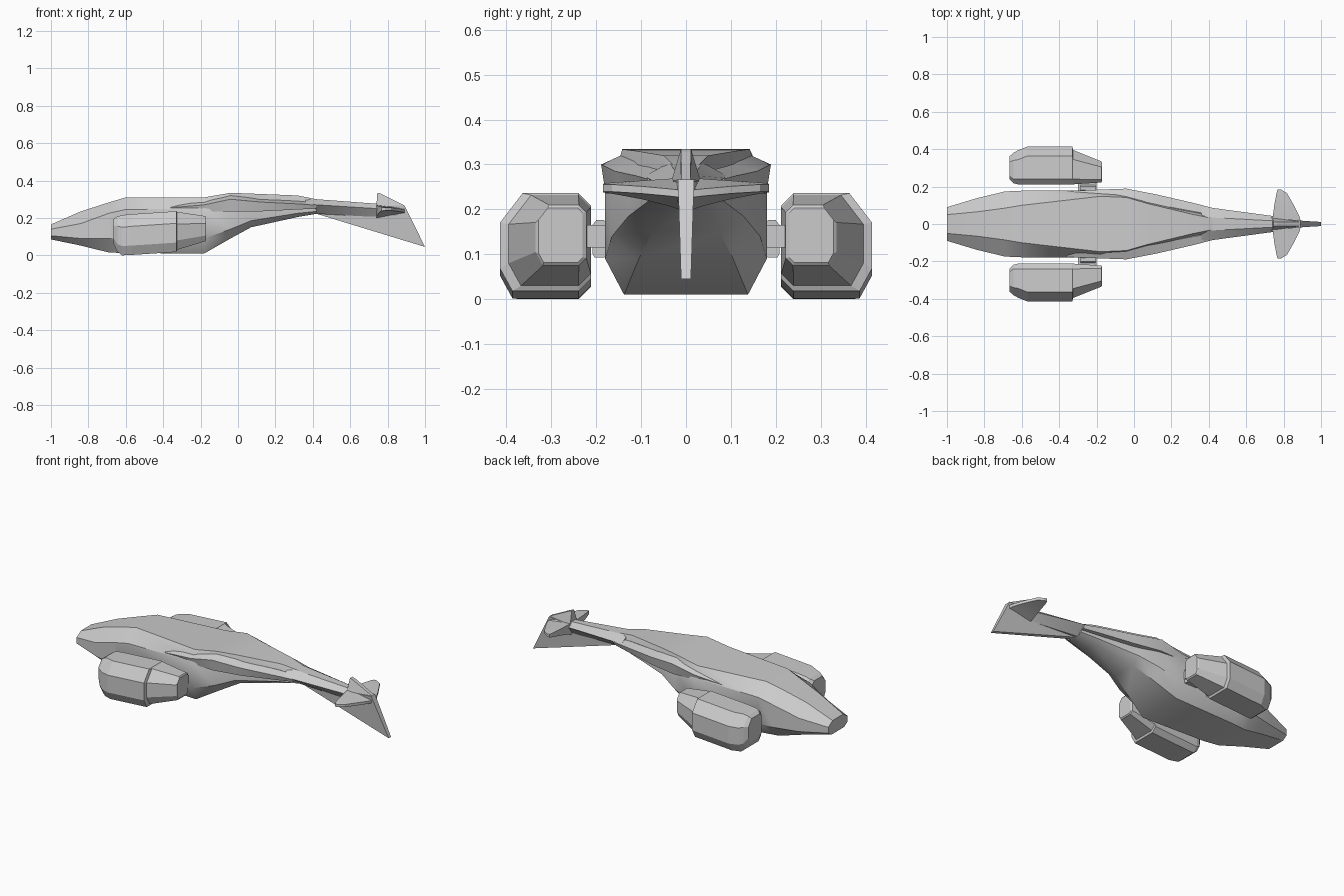
import bpy, bmesh, math


def finish(name, bm, angle=None):
    bmesh.ops.remove_doubles(bm, verts=bm.verts, dist=1e-5)
    bmesh.ops.recalc_face_normals(bm, faces=bm.faces)
    me = bpy.data.meshes.new(name)
    bm.to_mesh(me)
    bm.free()
    ob = bpy.data.objects.new(name, me)
    bpy.context.collection.objects.link(ob)
    if angle:
        bpy.ops.object.select_all(action='DESELECT')
        ob.select_set(True)
        bpy.context.view_layer.objects.active = ob
        bpy.ops.object.shade_smooth_by_angle(angle=math.radians(angle))
    return ob


def loft(name, rings, angle=None):
    """Skin a list of equal-length point rings and cap both ends."""
    bm = bmesh.new()
    vs = [[bm.verts.new(p) for p in r] for r in rings]
    n = len(vs[0])
    for a, b in zip(vs, vs[1:]):
        for i in range(n):
            j = (i + 1) % n
            bm.faces.new((a[i], a[j], b[j], b[i]))
    bm.faces.new(vs[0])
    bm.faces.new(vs[-1])
    return finish(name, bm, angle)


def hull_section(x, zb, zt, wb, ws, z1, z2, wt):
    half = [(wb, zb), (ws, z1), (ws, z2), (wt, zt)]
    return [(x, y, z) for y, z in half] + [(x, -y, z) for y, z in reversed(half)]


def chamfered(x, y0, y1, z0, z1, c, s=1):
    k = c * 0.55
    pts = [(y0 + k, z0), (y1 - k, z0), (y1, z0 + c), (y1, z1 - c * 1.3),
           (y1 - c, z1), (y0 + k, z1), (y0, z1 - k), (y0, z0 + k)]
    return [(x, s * y, z) for y, z in pts]


# fuselage: x, bottom, top, bottom width, side width, side low, side high, deck width
hull = [
    (-1.0, .085, .165, .06, .09, .105, .14, .05),
    (-.84, .052, .235, .085, .138, .09, .17, .065),
    (-.69, .015, .283, .11, .174, .09, .225, .085),
    (-.60, .012, .31, .122, .178, .09, .245, .10),
    (-.18, .01, .31, .138, .18, .09, .25, .148),
    (-.04, .09, .334, .105, .165, .14, .255, .142),
    (.07, .15, .33, .075, .128, .185, .255, .11),
    (.32, .205, .32, .042, .075, .225, .26, .05),
    (.42, .222, .30, .025, .058, .235, .26, .03),
]
loft("fuselage", [hull_section(*h) for h in hull], 32)

# tail boom: x, bottom, top, half width
loft("tail_boom", [
    [(x, y, z) for y, z in ((w * .3, zb), (w, zm), (w * .4, zt),
                            (-w * .4, zt), (-w, zm), (-w * .3, zb))]
    for x, zb, zm, zt, w in ((.36, .22, .275, .305, .09), (.42, .222, .27, .30, .086),
                             (.74, .205, .25, .276, .043), (.89, .2, .245, .267, .018))], 20)

# lower tail fin, a wedge running back to a low tip
loft("lower_fin", [
    [(x, s * w, z) for x, z, w in ((.42, .222, .014), (1.0, .045, .011),
                                   (.89, .267, .018), (.74, .262, .035))]
    for s in (1, -1)])

# small upper fin
loft("upper_fin", [
    [(.74, w, .265), (.89, w * .4, .262), (.89, w * .3, .267), (.765, w * .35, .329), (.745, w * .35, .335)]
    for w in (.032, -.032)])

for s, side in ((1, "left"), (-1, "right")):
    # tailplane with swept trailing edge: y, front x, back x, low z, high z
    loft(side + "_tailplane", [
        [(x0, s * y, z0), (x0, s * y, z1), (x1, s * y, (z1 + z0) / 2 + .008), (x1, s * y, (z1 + z0) / 2 - .008)]
        for y, x0, x1, z0, z1 in ((0, .74, .895, .195, .272), (.04, .742, .885, .208, .268),
                                  (.10, .75, .855, .223, .264), (.165, .762, .818, .235, .26),
                                  (.185, .768, .785, .238, .257))], 15)

    # shoulder strake: x, inner y, outer y, low z, outer z, top z
    loft(side + "_strake", [
        [(x, s * yi, zl), (x, s * (yo - .01), zl), (x, s * yo, zo), (x, s * (yi + .45 * (yo - yi)), zt), (x, s * yi, zt - .012)]
        for x, yi, yo, zl, zo, zt in ((-.36, .12, .176, .24, .255, .262), (-.18, .11, .184, .235, .27, .295),
                                      (-.04, .09, .189, .235, .30, .325), (.12, .06, .158, .235, .285, .30),
                                      (.32, .03, .112, .245, .275, .29), (.42, .02, .086, .25, .268, .28))], 25)

    # engine pod with front rim, outer step and tapered rear
    pod = [(-.665, .24, .362, .06, .195, .03), (-.645, .218, .38, .02, .208, .04),
           (-.62, .212, .394, 0, .215, .05), (-.57, .212, .414, .002, .22, .05),
           (-.33, .212, .414, .018, .236, .05), (-.325, .212, .395, .03, .232, .05),
           (-.175, .222, .335, .075, .21, .03), (-.17, .23, .328, .082, .203, .02)]
    loft(side + "_engine_pod", [chamfered(*p, s) for p in pod])

    # stub pylon and its collar
    loft(side + "_pylon", [chamfered(x, .15, .24, .115, .165, .01, s) for x in (-.3, -.2)])
    loft(side + "_pylon_collar", [chamfered(x, .178, .208, .093, .176, .008, s) for x in (-.285, -.205)])
